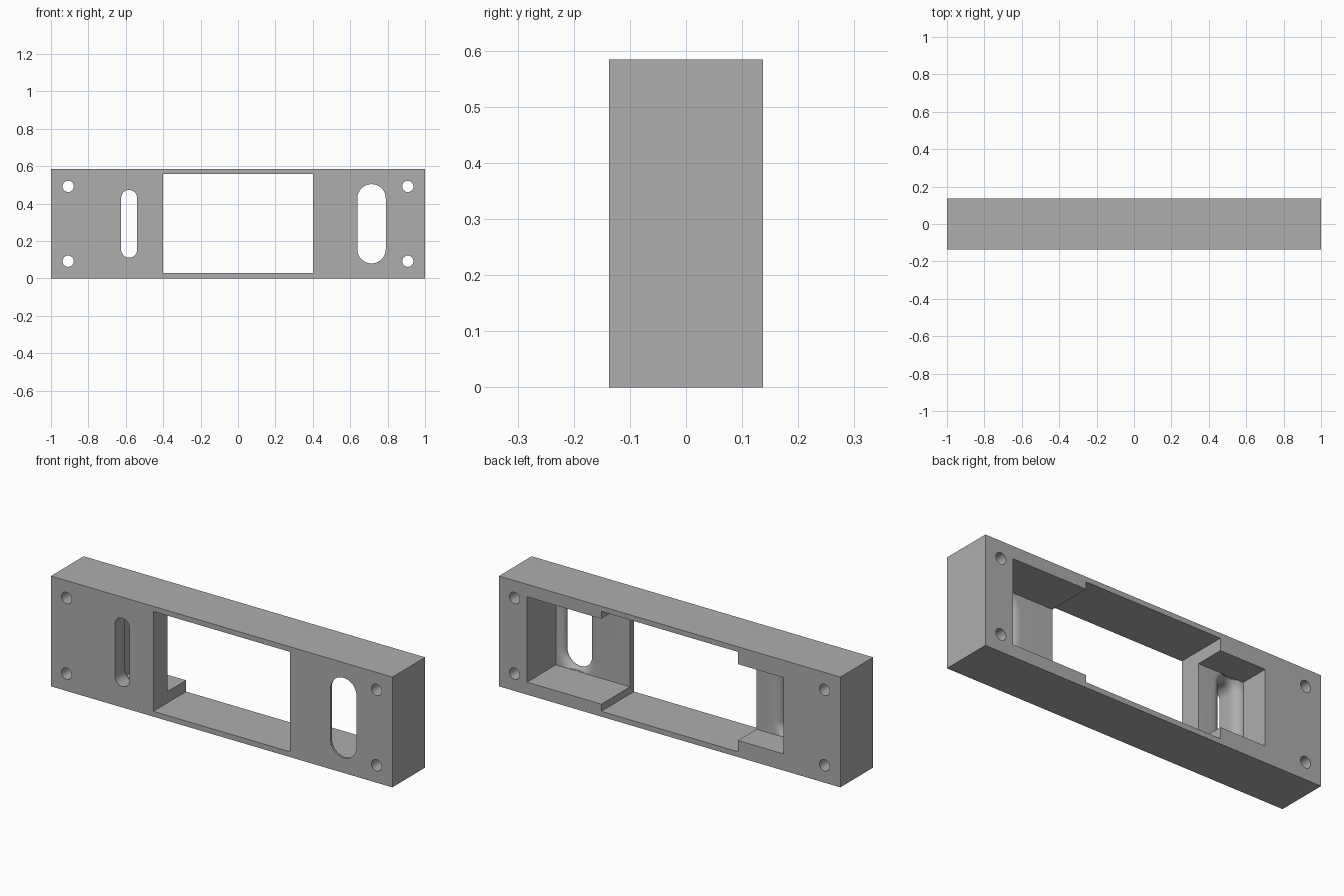
import bpy
import bmesh
from math import sin, cos, pi

old = bpy.data.objects.get("Cube")
if old:
    bpy.data.objects.remove(old, do_unlink=True)

W, D, H = 2.0, 0.274, 0.584
FRONT, BACK, MID = -D / 2, D / 2, H / 2
OVER = 0.02  # how far cutters poke out

grey = bpy.data.materials.new("plain_grey")
grey.use_nodes = True
colour = (0.42, 0.42, 0.42, 1)
grey.diffuse_color = colour
grey.node_tree.nodes["Principled BSDF"].inputs["Base Color"].default_value = colour


def make_object(name, bm):
    bmesh.ops.recalc_face_normals(bm, faces=bm.faces)
    mesh = bpy.data.meshes.new(name)
    bm.to_mesh(mesh)
    bm.free()
    mesh.materials.append(grey)
    obj = bpy.data.objects.new(name, mesh)
    bpy.context.collection.objects.link(obj)
    return obj


def loft(name, rings):
    """Skin a list of matching closed rings and cap both ends."""
    bm = bmesh.new()
    loops = [[bm.verts.new(p) for p in ring] for ring in rings]
    for a, b in zip(loops, loops[1:]):
        for i in range(len(a)):
            j = (i + 1) % len(a)
            bm.faces.new((a[i], a[j], b[j], b[i]))
    bm.faces.new(loops[0])
    bm.faces.new(loops[-1])
    return make_object(name, bm)


def box(name, x0, x1, y0, y1, z0, z1):
    ring = [(x0, z0), (x1, z0), (x1, z1), (x0, z1)]
    return loft(name, [[(x, y, z) for x, z in ring] for y in (y0, y1)])


def slot_ring(x, z, radius, straight, y, steps=16):
    """Stadium outline; a zero straight length gives a circle."""
    ring = []
    for side in (1, -1):
        for i in range(steps + (1 if straight else 0)):
            a = pi * i / steps
            ring.append((x + side * radius * cos(a), y,
                         z + side * (straight + radius * sin(a))))
    return ring


def flared_slot(name, x, radius, half_height, floor, flare, depth, limits):
    """Straight slot whose inner rim is rounded over, kept inside its pocket."""
    x0, x1, z0, z1 = limits
    straight = half_height - radius
    rings = [slot_ring(x, MID, radius, straight, FRONT - OVER)]
    profile = [(floor - depth * (1 - sin(t)), flare * (1 - cos(t)))
               for t in [pi / 2 * i / 8 for i in range(9)]]
    profile.append((floor + OVER, flare))
    for y, grow in profile:
        ring = slot_ring(x, MID, radius + grow, straight, y)
        rings.append([(min(max(px, x0), x1), py, min(max(pz, z0), z1))
                      for px, py, pz in ring])
    return loft(name, rings)


# Main block
frame = box("mounting_frame", -W / 2, W / 2, FRONT, BACK, 0, H)

# Central window and the two rear pockets opening into it
wide_floor, narrow_floor = FRONT + 0.034, FRONT + 0.118
cutters = [
    box("window_cutter", -0.4, 0.4, FRONT - OVER, BACK + OVER, 0.028, 0.557),
    box("wide_pocket_cutter", 0.38, 0.835, wide_floor, BACK + OVER, 0.066, 0.518),
    box("narrow_pocket_cutter", -0.667, -0.38, narrow_floor, BACK + OVER, 0.088, 0.492),
]

# Slots through the pocket floors
cutters.append(flared_slot("wide_slot_cutter", 0.714, 0.076, 0.212, wide_floor,
                           0.045, 0.03, (0.5, 0.834, 0.067, 0.517)))
cutters.append(flared_slot("narrow_slot_cutter", -0.582, 0.043, 0.181, narrow_floor,
                           0.047, 0.05, (-0.666, -0.45, 0.089, 0.491)))

# Corner screw holes
for x in (-0.908, 0.908):
    for z in (MID - 0.2, MID + 0.2):
        cutters.append(loft("screw_hole_cutter", [
            slot_ring(x, z, 0.03, 0, y) for y in (FRONT - OVER, BACK + OVER)]))

# Cut everything out of the block
bpy.ops.object.select_all(action='DESELECT')
bpy.context.view_layer.objects.active = frame
frame.select_set(True)
for cutter in cutters:
    cutter.hide_render = True
    mod = frame.modifiers.new(cutter.name, 'BOOLEAN')
    mod.operation = 'DIFFERENCE'
    mod.solver = 'EXACT'
    mod.object = cutter
    bpy.ops.object.modifier_apply(modifier=mod.name)
    bpy.data.objects.remove(cutter, do_unlink=True)

bpy.ops.object.shade_smooth_by_angle(angle=pi / 6)
